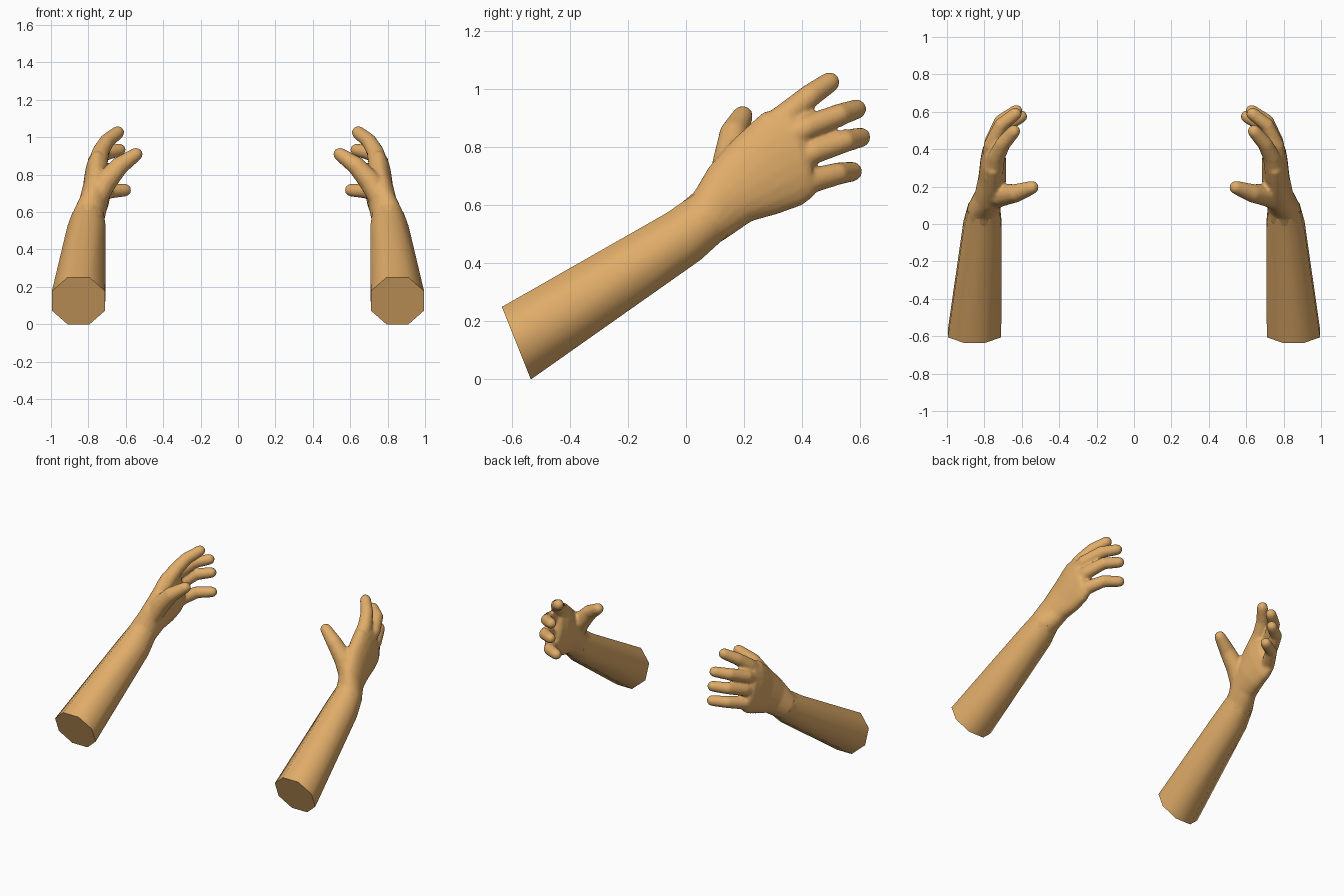
import bpy, bmesh, math
from mathutils import Vector

if "Cube" in bpy.data.objects:
    bpy.data.objects.remove(bpy.data.objects["Cube"])

skin = bpy.data.materials.new("tan skin")
skin.diffuse_color = (0.745, 0.413, 0.141, 1)
skin.use_nodes = True
skin.node_tree.nodes["Principled BSDF"].inputs["Base Color"].default_value = skin.diffuse_color


def loft(bm, rings):
    """Closed tube through rings of points, capped at both ends."""
    vs = [[bm.verts.new(p) for p in r] for r in rings]
    n = len(vs[0])
    for a, b in zip(vs, vs[1:]):
        for i in range(n):
            j = (i + 1) % n
            bm.faces.new((a[i], a[j], b[j], b[i]))
    bm.faces.new(vs[0][::-1])
    bm.faces.new(vs[-1])


def section(top, bottom, xin, xout, n=8):
    """Ring spanning two side-view (y, z) points and an x range."""
    t, b = Vector((0, *top)), Vector((0, *bottom))
    c = (t + b) / 2 + Vector(((xin + xout) / 2, 0, 0))
    half = (t - b) / 2
    k = 1 / math.cos(math.pi / n) if n == 8 else 1.03
    ring = []
    for i in range(n):
        a = (i + 0.5) * math.tau / n
        ring.append(c + Vector((math.cos(a) * k * (xout - xin) / 2, 0, 0)) + half * math.sin(a) * k)
    return ring


def digit(bm, path, n=12):
    """Finger through (x, y, z, radius) points with a rounded tip."""
    pts = [(Vector(p[:3]), p[3]) for p in path]
    end, r = pts[-1]
    d = (end - pts[-2][0]).normalized()
    pts += [(end + d * r * math.sin(a), r * math.cos(a)) for a in (0.5, 0.95, 1.35)]
    rings = []
    for i, (p, rad) in enumerate(pts):
        t = (pts[min(i + 1, len(pts) - 1)][0] - pts[max(i - 1, 0)][0]).normalized()
        u = t.cross(Vector((0.3, -0.5, 0.8))).normalized()
        v = t.cross(u)
        rings.append([p + (u * math.cos(k * math.tau / n) + v * math.sin(k * math.tau / n)) * rad
                      for k in range(n)])
    loft(bm, rings)


def make(name, bm):
    bmesh.ops.recalc_face_normals(bm, faces=bm.faces)
    me = bpy.data.meshes.new(name)
    bm.to_mesh(me)
    bm.free()
    me.materials.append(skin)
    ob = bpy.data.objects.new(name, me)
    bpy.context.collection.objects.link(ob)
    return ob


# Forearms: eight-sided tapered tubes
arm = [((-0.635, 0.25), (-0.535, 0.0), 0.71, 0.995),
       ((-0.07, 0.572), (0.05, 0.412), 0.708, 0.912),
       ((0.03, 0.64), (0.145, 0.498), 0.718, 0.885)]
bm = bmesh.new()
loft(bm, [section(*s) for s in arm])
forearms = make("forearms", bm)
bpy.context.view_layer.objects.active = forearms
forearms.select_set(True)
bpy.ops.object.shade_smooth_by_angle(angle=math.radians(50))

# Hands: wrist and palm
palm = [((-0.02, 0.603), (0.09, 0.457), 0.715, 0.895),
        ((0.03, 0.645), (0.148, 0.495), 0.716, 0.887),
        ((0.08, 0.73), (0.225, 0.548), 0.70, 0.85),
        ((0.17, 0.83), (0.32, 0.575), 0.685, 0.83),
        ((0.27, 0.92), (0.40, 0.605), 0.685, 0.82),
        ((0.35, 0.93), (0.44, 0.635), 0.695, 0.81),
        ((0.39, 0.90), (0.45, 0.66), 0.715, 0.795)]
bm = bmesh.new()
loft(bm, [section(*s, n=20) for s in palm])

# Curled fingers from index to little finger, then the thumb
digits = [
    [(0.755, 0.25, 0.83, 0.055), (0.735, 0.36, 0.92, 0.047), (0.70, 0.43, 0.98, 0.041), (0.643, 0.495, 1.025, 0.036)],
    [(0.765, 0.32, 0.82, 0.048), (0.762, 0.42, 0.87, 0.043), (0.71, 0.53, 0.913, 0.039), (0.635, 0.588, 0.932, 0.035)],
    [(0.765, 0.34, 0.74, 0.048), (0.758, 0.44, 0.785, 0.043), (0.71, 0.55, 0.822, 0.039), (0.63, 0.603, 0.835, 0.035)],
    [(0.760, 0.32, 0.655, 0.048), (0.745, 0.43, 0.685, 0.044), (0.69, 0.525, 0.71, 0.039), (0.605, 0.574, 0.717, 0.035)],
    [(0.765, 0.13, 0.66, 0.06), (0.71, 0.155, 0.76, 0.062), (0.63, 0.165, 0.85, 0.05), (0.546, 0.195, 0.908, 0.037)],
]
for d in digits:
    digit(bm, d)
hands = make("hands", bm)

# Fuse each hand into one smooth surface
rm = hands.modifiers.new("fuse", "REMESH")
rm.mode = "VOXEL"
rm.voxel_size = 0.009
rm.use_smooth_shade = True
sm = hands.modifiers.new("soften", "SMOOTH")
sm.factor = 0.5
sm.iterations = 6

# Left side mirrors the right
for ob in (forearms, hands):
    m = ob.modifiers.new("mirror", "MIRROR")
    m.use_axis = (True, False, False)
    m.use_mirror_merge = False
